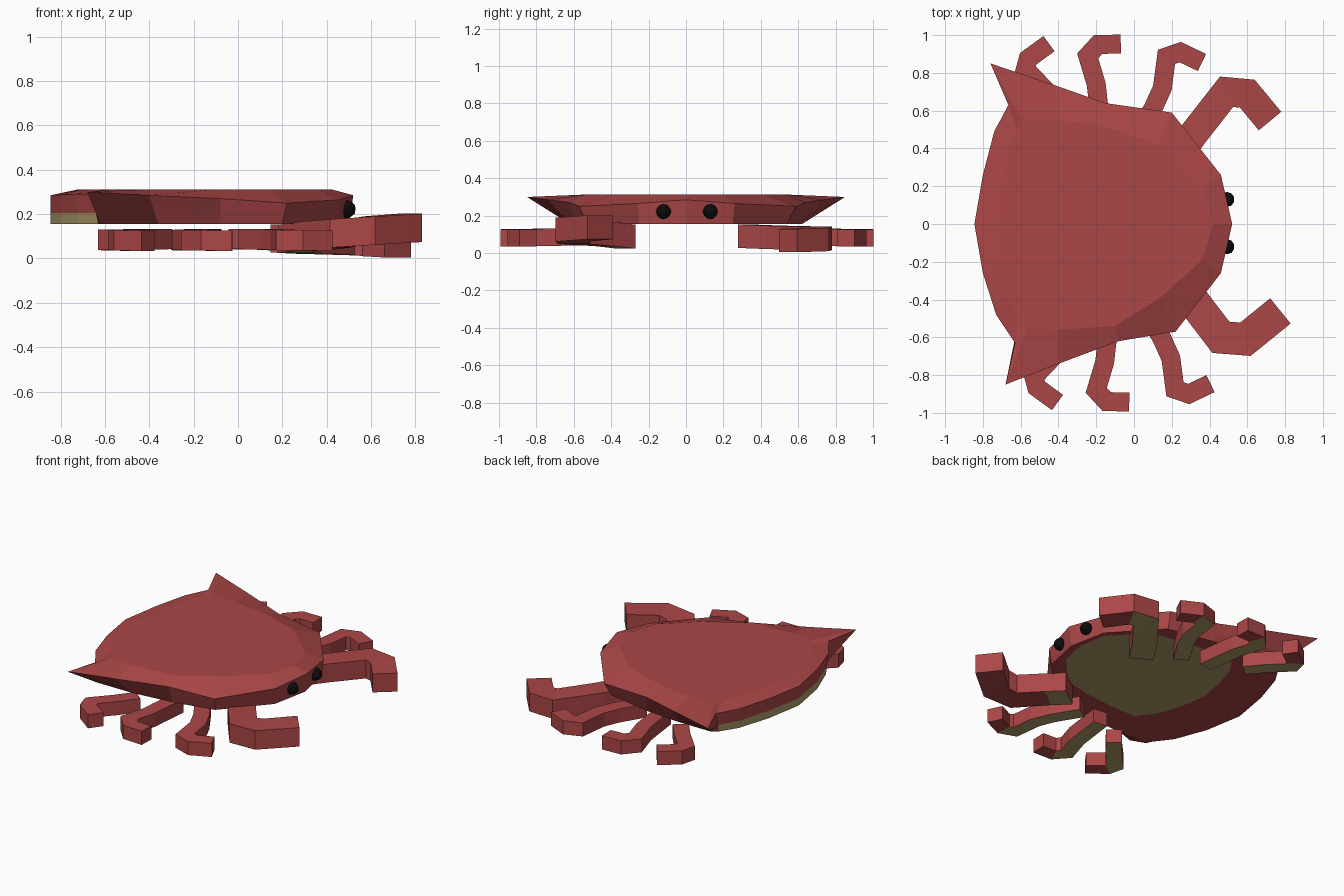
import bpy, bmesh, math
from mathutils import Vector

if "Cube" in bpy.data.objects:
    bpy.data.objects.remove(bpy.data.objects["Cube"])


def material(name, rgb):
    m = bpy.data.materials.new(name)
    m.diffuse_color = (*rgb, 1)
    m.use_nodes = True
    m.node_tree.nodes["Principled BSDF"].inputs["Base Color"].default_value = m.diffuse_color
    return m


RED = material("shell red", (0.41, 0.062, 0.062))
OLIVE = material("underside olive", (0.42, 0.33, 0.14))
BLACK = material("eye black", (0.004, 0.004, 0.004))


def finish(bm, name, mats):
    bmesh.ops.recalc_face_normals(bm, faces=bm.faces)
    me = bpy.data.meshes.new(name)
    bm.to_mesh(me)
    bm.free()
    ob = bpy.data.objects.new(name, me)
    for m in mats:
        me.materials.append(m)
    bpy.context.collection.objects.link(ob)
    return ob


# Shell: rim x, y, z and matching bottom x, y, going round from the front
SHELL = [
    (0.52, 0.0, 0.285, 0.50, 0.0), (0.46, 0.26, 0.265, 0.45, 0.25),
    (0.20, 0.59, 0.25, 0.18, 0.54), (-0.15, 0.64, 0.27, -0.13, 0.60),
    (-0.42, 0.735, 0.285, -0.38, 0.62), (-0.76, 0.85, 0.30, -0.62, 0.62),
    (-0.665, 0.63, 0.293, -0.66, 0.59), (-0.74, 0.49, 0.29, -0.73, 0.48),
    (-0.80, 0.26, 0.287, -0.80, 0.26), (-0.845, 0.0, 0.285, -0.845, 0.0),
    (-0.80, -0.26, 0.287, -0.80, -0.26), (-0.73, -0.48, 0.29, -0.72, -0.47),
    (-0.63, -0.63, 0.293, -0.63, -0.59), (-0.68, -0.85, 0.30, -0.62, -0.62),
    (-0.40, -0.74, 0.285, -0.36, -0.62), (-0.08, -0.62, 0.27, -0.08, -0.59),
    (0.22, -0.57, 0.25, 0.20, -0.53), (0.46, -0.26, 0.265, 0.45, -0.25),
]
# Flat top plateau, one point under each rim point
TOP = [(0.42, 0), (0.37, 0.19), (0.13, 0.42), (-0.20, 0.53), (-0.42, 0.55),
       (-0.60, 0.56), (-0.62, 0.50), (-0.66, 0.40), (-0.70, 0.22), (-0.72, 0),
       (-0.70, -0.22), (-0.66, -0.40), (-0.61, -0.50), (-0.56, -0.55),
       (-0.40, -0.56), (-0.10, -0.54), (0.14, -0.39), (0.36, -0.19)]
Z0, ZM, Z1 = 0.155, 0.205, 0.312

bm = bmesh.new()
rings = [[], [], [], [], []]
for (x, y, z, bx, by), (tx, ty) in zip(SHELL, TOP):
    t = (ZM - Z0) / (z - Z0)
    rings[0].append((0.35 + (bx - 0.35) * 0.73, 0.15 + (by - 0.15) * 0.73, Z0))
    rings[1].append((bx, by, Z0))
    rings[2].append((bx + (x - bx) * t, by + (y - by) * t, ZM))
    rings[3].append((x, y, z))
    rings[4].append((tx, ty, Z1))
rings = [[bm.verts.new(p) for p in r] for r in rings]
n = len(SHELL)
for k in range(4):
    for i in range(n):
        j = (i + 1) % n
        f = bm.faces.new((rings[k][i], rings[k][j], rings[k + 1][j], rings[k + 1][i]))
        # lower rear wall is olive
        if k == 1 and 6 <= i <= 11:
            f.material_index = 1
bm.faces.new(rings[4])
bm.faces.new(rings[0]).material_index = 1
finish(bm, "shell", [RED, OLIVE])


# Limb: rectangular section swept along a flat mitred path
def limb(name, path, half, height, zs, olive_segments):
    pts = [Vector(p) for p in path]
    dirs = [(b - a).normalized() for a, b in zip(pts, pts[1:])]
    bm = bmesh.new()
    rows = []
    for i, p in enumerate(pts):
        d0, d1 = dirs[max(i - 1, 0)], dirs[min(i, len(dirs) - 1)]
        d = (d0 + d1).normalized()
        off = Vector((-d.y, d.x)) * (half / d.dot(d1))
        t = i / (len(pts) - 1)
        z = zs[0] + (zs[1] - zs[0]) * t
        rows.append([bm.verts.new((q.x, q.y, z + h)) for q, h in (
            (p - off, -height / 2), (p + off, -height / 2),
            (p + off, height / 2), (p - off, height / 2))])
    for s, (a, b) in enumerate(zip(rows, rows[1:])):
        for k in range(4):
            m = (k + 1) % 4
            f = bm.faces.new((a[k], a[m], b[m], b[k]))
            if k == 0 and s < olive_segments:
                f.material_index = 1
    bm.faces.new(rows[0])
    bm.faces.new(rows[-1])
    finish(bm, name, [RED, OLIVE])


# Walking legs, repeated on the other side with a small shift
LEGS = {
    "front_leg": [(0.0, 0.45), (0.10, 0.61), (0.15, 0.72), (0.172, 0.885),
                  (0.245, 0.91), (0.36, 0.855)],
    "middle_leg": [(-0.17, 0.48), (-0.19, 0.65), (-0.20, 0.74), (-0.245, 0.89),
                   (-0.19, 0.95), (-0.07, 0.953)],
    "rear_leg": [(-0.38, 0.60), (-0.47, 0.71), (-0.575, 0.82), (-0.56, 0.875),
                 (-0.45, 0.955)],
}
for name, path in LEGS.items():
    limb(name + "_left", path, 0.05, 0.092, (0.088, 0.08), len(path) - 2)
    limb(name + "_right", [(x + 0.045, 0.01 - y) for x, y in path],
         0.05, 0.092, (0.088, 0.08), len(path) - 2)

# Claws
limb("claw_left", [(0.21, 0.32), (0.31, 0.47), (0.49, 0.70), (0.60, 0.69), (0.72, 0.545)],
     0.077, 0.125, (0.09, 0.067), 3)
limb("claw_right", [(0.25, -0.32), (0.33, -0.43), (0.46, -0.60), (0.59, -0.61), (0.775, -0.46)],
     0.086, 0.128, (0.088, 0.138), 1)

# Eyes
for side, y in (("left", 0.13), ("right", -0.12)):
    bm = bmesh.new()
    bmesh.ops.create_icosphere(bm, subdivisions=2, radius=0.04)
    bmesh.ops.translate(bm, vec=(0.492, y, 0.222), verts=bm.verts)
    finish(bm, "eye_" + side, [BLACK])
